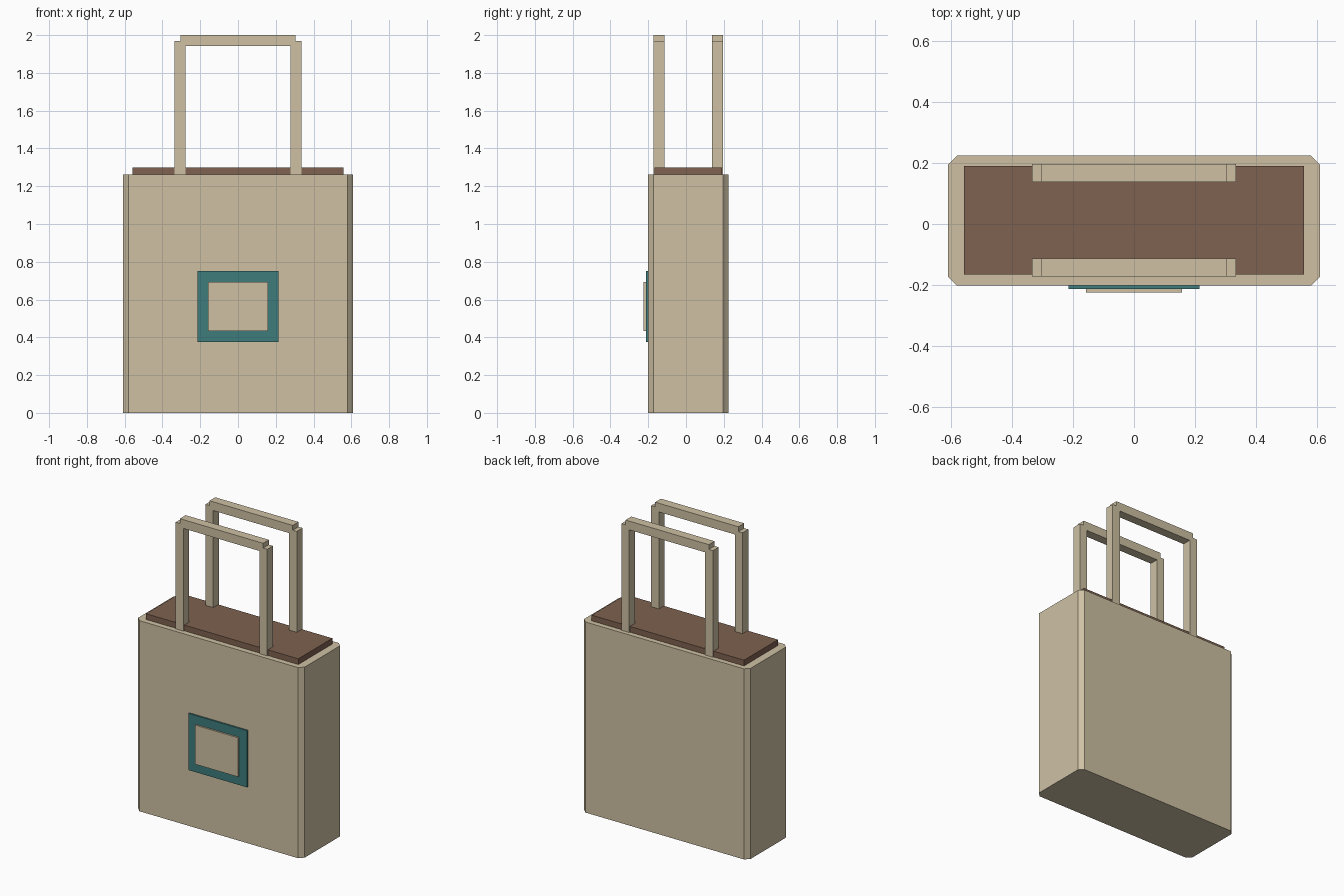
import bpy
import bmesh

cube = bpy.data.objects.get("Cube")
if cube:
    bpy.data.objects.remove(cube, do_unlink=True)


def material(name, rgb):
    mat = bpy.data.materials.new(name)
    mat.use_nodes = True
    color = (*rgb, 1)
    mat.diffuse_color = color
    mat.node_tree.nodes["Principled BSDF"].inputs["Base Color"].default_value = color
    return mat


canvas = material("beige canvas", (0.62, 0.53, 0.37))
leather = material("brown filling", (0.21, 0.12, 0.08))
teal = material("teal", (0.05, 0.20, 0.20))


def box(name, mat, x, y, z, chamfer=0):
    """Box from (min, max) ranges, with optional chamfered upright edges."""
    bm = bmesh.new()
    bmesh.ops.create_cube(bm, size=1)
    for v in bm.verts:
        v.co = [r[0] if c < 0 else r[1] for c, r in zip(v.co, (x, y, z))]
    if chamfer:
        upright = [e for e in bm.edges
                   if abs(e.verts[0].co.z - e.verts[1].co.z) > 0.1]
        bmesh.ops.bevel(bm, geom=upright, offset=chamfer, segments=1,
                        affect='EDGES')
    mesh = bpy.data.meshes.new(name)
    bm.to_mesh(mesh)
    bm.free()
    mesh.materials.append(mat)
    obj = bpy.data.objects.new(name, mesh)
    bpy.context.collection.objects.link(obj)
    return obj


# Bag body and the slab showing above its rim
box("bag_body", canvas, (-0.61, 0.61), (-0.202, 0.224), (0, 1.262), 0.029)
box("bag_filling", leather, (-0.558, 0.558), (-0.166, 0.19), (1.2, 1.3))

# Front badge: teal plate with a raised canvas panel
box("badge_plate", teal, (-0.215, 0.215), (-0.213, -0.19), (0.375, 0.75))
box("badge_panel", canvas, (-0.158, 0.158), (-0.224, -0.2), (0.433, 0.692))

# Two handles, each with two posts and a top bar
for side, y in (("front", (-0.173, -0.113)), ("back", (0.137, 0.197))):
    box(side + "_handle_left_post", canvas, (0.278, 0.335), y, (1.2, 1.968))
    box(side + "_handle_right_post", canvas, (-0.335, -0.278), y, (1.2, 1.968))
    box(side + "_handle_bar", canvas, (-0.305, 0.305), y, (1.942, 2.0))
